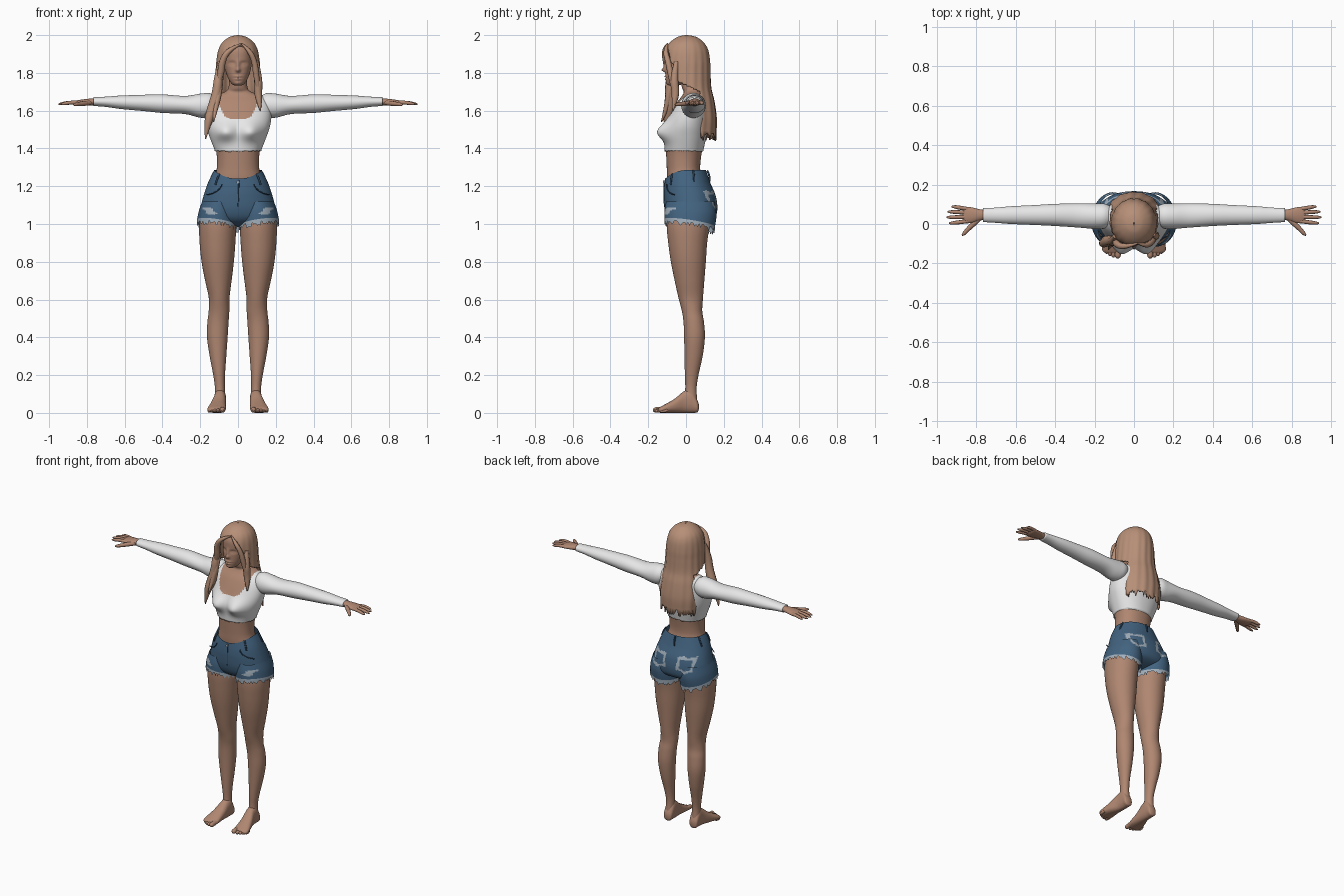
import bpy, bmesh, math, random
from math import exp, cos, sin, pi
from mathutils import Vector

random.seed(4)


def material(name, col):
    m = bpy.data.materials.new(name)
    m.diffuse_color = (*col, 1)
    return m


SKIN = material("skin", (0.43, 0.24, 0.165))
HAIR = material("hair", (0.47, 0.275, 0.185))
WHITE = material("white cloth", (0.80, 0.80, 0.80))
DENIM = material("denim", (0.055, 0.125, 0.215))
PALE = material("faded denim", (0.36, 0.43, 0.50))
DARK = material("dark denim", (0.025, 0.06, 0.11))


def spline(rows, sub):
    """Catmull-Rom through tuples."""
    out = []
    for i in range(len(rows) - 1):
        p = [rows[max(i - 1, 0)], rows[i], rows[i + 1], rows[min(i + 2, len(rows) - 1)]]
        for k in range(sub):
            u = k / sub
            out.append([0.5 * (2 * b + (c - a) * u + (2 * a - 5 * b + 4 * c - d) * u * u
                               + (3 * b - a - 3 * c + d) * u ** 3) for a, b, c, d in zip(*p)])
    return out + [list(rows[-1])]


def loft(name, rows, mats, axis="z", n=48, sub=6, s=1, grow=0, power=2.0,
         warp=None, rule=None, open_ends=False, jag=0):
    """Rows are (position along axis, a0, a1, b0, b1) section extents; rule gives a material index or None."""
    bm = bmesh.new()
    rings = []
    rows = spline(rows, sub)
    for r, (t, a0, a1, b0, b1) in enumerate(rows):
        ring = []
        for j in range(n):
            ca, sa = cos(2 * pi * j / n), sin(2 * pi * j / n)
            e = 2 / power
            a = (a0 + a1) / 2 + ((a1 - a0) / 2 + grow) * math.copysign(abs(ca) ** e, ca)
            b = (b0 + b1) / 2 + ((b1 - b0) / 2 + grow) * math.copysign(abs(sa) ** e, sa)
            v = Vector({"z": (a, b, t), "x": (t, a, b), "y": (a, t, b)}[axis])
            if warp:
                v = warp(v)
            if jag and r == len(rows) - 1:
                v.z -= jag * random.random()
            v.x *= s
            ring.append(bm.verts.new(v))
        rings.append(ring)
    for p, q in zip(rings, rings[1:]):
        for j in range(n):
            bm.faces.new((p[j], p[(j + 1) % n], q[(j + 1) % n], q[j]))
    caps = [bm.faces.new(rings[0]), bm.faces.new(rings[-1])]
    bmesh.ops.recalc_face_normals(bm, faces=bm.faces)
    dead = list(caps) if open_ends else []
    for f in bm.faces:
        f.smooth = True
        k = rule(f.calc_center_median()) if rule else 0
        if k is None:
            if f not in dead:
                dead.append(f)
        else:
            f.material_index = k
    bmesh.ops.delete(bm, geom=dead, context="FACES")
    me = bpy.data.meshes.new(name)
    bm.to_mesh(me)
    bm.free()
    for m in mats:
        me.materials.append(m)
    ob = bpy.data.objects.new(name, me)
    bpy.context.collection.objects.link(ob)
    return ob


def tube(name, pts, mat, s=1, res=3):
    """Round tapered tube through (x, y, z, radius) points."""
    cu = bpy.data.curves.new(name, "CURVE")
    cu.dimensions = "3D"
    cu.bevel_depth, cu.bevel_resolution, cu.use_fill_caps = 1, res, True
    sp = cu.splines.new("NURBS")
    sp.points.add(len(pts) - 1)
    for p, (x, y, z, r) in zip(sp.points, pts):
        p.co, p.radius = (x * s, y, z, 1), r
    sp.use_endpoint_u, sp.order_u, sp.resolution_u, sp.use_smooth = True, 3, 6, True
    cu.materials.append(mat)
    ob = bpy.data.objects.new(name, cu)
    bpy.context.collection.objects.link(ob)
    bpy.ops.object.select_all(action="DESELECT")
    bpy.context.view_layer.objects.active = ob
    ob.select_set(True)
    bpy.ops.object.convert(target="MESH")


def sym(rows):
    return [(z, -rx, rx, y0, y1) for z, rx, y0, y1 in rows]


# Torso: bare body, and the cropped shirt grown from the same sections
def bust(v):
    if v.y < 0:
        sz = 0.052 if v.z > 1.485 else 0.042
        v.y -= 0.046 * exp(-((abs(v.x) - 0.068) / 0.055) ** 2 - ((v.z - 1.485) / sz) ** 2)
    return v


chest = [(1.39, .116, -.106, .085), (1.46, .143, -.108, .1), (1.52, .163, -.103, .108),
         (1.58, .170, -.082, .112), (1.64, .162, -.05, .108), (1.68, .125, -.02, .098),
         (1.70, .07, -.012, .085)]
waist = [(1.15, .14, -.09, .1), (1.24, .125, -.1, .085), (1.30, .112, -.102, .075)]
neck = [(1.725, .05, -.022, .078), (1.80, .046, -.035, .072)]
loft("body", sym(waist + chest + neck), [SKIN], n=64, power=2.2, warp=bust)


def neckline(c):
    if c.y < 0.04:
        return None if c.z > 1.553 + 0.13 * (abs(c.x) / 0.112) ** 4 else 0
    return None if c.z > 1.625 + 0.06 * (abs(c.x) / 0.11) ** 4 else 0


loft("shirt", sym(chest[::-1]), [WHITE], n=112, sub=12, power=2.2, grow=0.007,
     warp=bust, rule=neckline, jag=0.008)

# Head with sculpted face bumps: x, z, spread x, spread z, amount forward
FACE = [(0, 1.815, .011, .011, .020), (0, 1.842, .009, .024, .011), (0, 1.781, .02, .006, .007),
        (0, 1.767, .016, .006, .007), (0, 1.774, .022, .0025, -.004), (0, 1.745, .02, .012, .006),
        (.032, 1.850, .018, .011, -.010), (-.032, 1.850, .018, .011, -.010),
        (.032, 1.848, .010, .006, .005), (-.032, 1.848, .010, .006, .005)]


def face(v):
    if v.y < -0.03:
        v.y -= sum(k * exp(-((v.x - x) / a) ** 2 - ((v.z - z) / b) ** 2) for x, z, a, b, k in FACE)
    return v


loft("head", sym([(1.732, .018, -.088, -.04), (1.745, .036, -.100, -.01), (1.775, .054, -.106, .03),
                  (1.82, .068, -.107, .06), (1.87, .075, -.108, .08), (1.92, .074, -.105, .09),
                  (1.96, .055, -.08, .07), (1.983, .02, -.03, .03)]),
     [SKIN], n=80, sub=10, power=2.2, warp=face)


# Hair: shell with a face opening and a ragged lower edge, plus front locks
def ripple(v):
    a = math.atan2(v.x, v.y - 0.01)
    k = 1 + 0.012 * sin(17 * a + 6 * v.z) * min(1, (2 - v.z) * 6)
    return Vector((v.x * k, v.y * k, v.z))


def hairline(c):
    if c.z > 1.70:
        u = max(0, (c.z - 1.84) / 0.105)
        w = 0.08 * math.sqrt(max(0, 1 - u * u))
        lim = -0.055 - 0.08 * max(0, (c.z - 1.83) / 0.08)
        if c.z < 1.76:
            lim = 0.075 - 0.13 * (c.z - 1.70) / 0.06
        return None if c.y < lim or (c.y < -0.03 and abs(c.x - 0.004) < w) else 0
    return None if c.y < 0.075 else 0


hair = loft("hair", sym([(2.0, .003, -.004, .008), (1.99, .045, -.045, .055), (1.96, .084, -.087, .095),
                         (1.92, .104, -.112, .118), (1.86, .114, -.121, .128), (1.80, .118, -.120, .130),
                         (1.72, .124, -.11, .134), (1.65, .132, -.09, .150), (1.56, .136, -.06, .162),
                         (1.49, .130, -.04, .160)]),
            [HAIR], n=112, sub=9, warp=ripple, rule=hairline, open_ends=True, jag=0.05)
sol = hair.modifiers.new("thickness", "SOLIDIFY")
sol.thickness, sol.offset = 0.008, -1
LOCKS = [
    [(.02, -.098, 1.955, .004), (-.05, -.118, 1.925, .014), (-.085, -.105, 1.86, .018),
     (-.09, -.09, 1.80, .02), (-.105, -.085, 1.74, .012)],
    [(.02, -.098, 1.955, .004), (.06, -.112, 1.92, .013), (.088, -.095, 1.86, .015),
     (.096, -.08, 1.79, .017), (.105, -.07, 1.73, .012)],
    [(-.095, -.06, 1.86, .012), (-.105, -.085, 1.77, .024), (-.112, -.085, 1.69, .026),
     (-.135, -.085, 1.61, .03), (-.160, -.10, 1.54, .022), (-.172, -.10, 1.45, .003)],
    [(-.09, -.07, 1.80, .015), (-.1, -.09, 1.70, .018), (-.118, -.1, 1.62, .016), (-.13, -.13, 1.54, .003)],
    [(.098, -.05, 1.86, .012), (.108, -.065, 1.77, .022), (.106, -.055, 1.70, .022),
     (.112, -.06, 1.65, .016), (.118, -.07, 1.60, .003)]]
for pts in LOCKS:
    tube("hair_lock", pts, HAIR)


# Shorts: hips with faded pocket outlines and worn patches
def dip(v):
    w = max(0, min(1, (v.z - 1.15) / 0.13))
    v.z -= w * 0.045 * max(0, -v.y / 0.11) ** 2
    return v


def wear(c):
    x, z = abs(c.x) - 0.095, c.z - 1.125
    if c.y > 0.05:
        d = max(abs(x) / 0.052, abs(z) / 0.048 if z > 0 else (abs(z) + 0.3 * abs(x)) / 0.052)
        return 1 if 0.70 < d < 1 + 0.08 * sin(90 * c.x + 50 * c.z) else 0
    if c.y < -0.01:
        d = ((abs(c.x) - 0.15) / 0.035) ** 2 + ((c.z - 1.068 - 0.4 * (abs(c.x) - 0.15)) / 0.018) ** 2
        return 1 if d + 0.5 * sin(260 * c.z) < 0.8 else 0
    return 0


loft("shorts", sym([(1.285, .126, -.110, .106), (1.22, .158, -.116, .128), (1.15, .182, -.118, .157),
                    (1.08, .198, -.113, .166), (1.03, .19, -.095, .150), (1.00, .11, -.06, .09),
                    (.985, .01, -.01, .01)]),
     [DENIM, PALE], n=144, sub=12, power=2.15, warp=dip, rule=wear, open_ends=True)


# Short legs with slanted frayed hems
def hem(v):
    w = max(0, min(1, (1.12 - v.z) / 0.12))
    v.z += w * (0.16 * (v.x - 0.1) - 0.16 * v.y)
    return v


def fray(c):
    edge = 1.008 + 0.16 * (abs(c.x) - 0.1) - 0.16 * c.y
    return 1 if c.z < edge else wear(c)


for s in (1, -1):
    loft("shorts_leg", [(1.12, .02, .19, -.105, .150), (1.06, .006, .208, -.114, .161),
                        (1.0, .003, .218, -.114, .152)],
         [DENIM, PALE], n=96, sub=10, s=s, warp=hem, rule=fray, open_ends=True, jag=0.03)

# Belt loops, pocket seams, fly and button
for deg in (-140, -40, 20, 160, 90):
    ca, sa = cos(math.radians(deg)), sin(math.radians(deg))
    d = 0.045 * max(0, -sa) ** 2
    tube("belt_loop", [(.128 * ca, .112 * sa, 1.283 - d, .005), (.146 * ca, .126 * sa, 1.26 - d, .006),
                       (.157 * ca, .126 * sa, 1.225 - d, .005)], DARK)
for s in (1, -1):
    tube("pocket_seam", [(.085, -.102, 1.21, .003), (.10, -.105, 1.165, .003), (.165, -.062, 1.155, .003)], DARK, s)
tube("fly", [(.004, -.114, 1.23, .003), (.004, -.118, 1.16, .003), (.0, -.114, 1.09, .003)], DARK)
tube("button", [(0, -.110, 1.222, .008), (0, -.121, 1.222, .008)], PALE)

for s in (1, -1):
    # Sleeves
    loft("sleeve", [(.112, .0, .085, 1.60, 1.672), (.15, -.022, .103, 1.567, 1.692),
                    (.20, -.025, .104, 1.563, 1.690), (.28, -.018, .104, 1.582, 1.678),
                    (.40, -.010, .102, 1.588, 1.686), (.50, -.005, .096, 1.598, 1.684),
                    (.62, .0, .09, 1.609, 1.680), (.70, .006, .083, 1.62, 1.674),
                    (.765, .01, .08, 1.625, 1.671)], [WHITE], axis="x", s=s)
    # Hands: palm, fingers, thumb
    loft("palm", [(.74, .022, .070, 1.63, 1.665), (.78, .018, .074, 1.628, 1.664),
                  (.82, .006, .084, 1.627, 1.660), (.855, .004, .087, 1.627, 1.654),
                  (.87, .012, .08, 1.632, 1.648)], [SKIN], axis="x", s=s, n=32)
    for y0, y1, tip in ((.076, .088, .925), (.057, .062, .945), (.036, .034, .951), (.015, .004, .938)):
        tube("finger", [(.84, y0, 1.642, .010), (.88, (y0 + y1) / 2, 1.645, .0105),
                        (tip - .012, y1, 1.636, .009), (tip, y1, 1.634, .003)], SKIN, s)
    tube("thumb", [(.78, .03, 1.642, .012), (.815, .0, 1.638, .014), (.845, -.03, 1.634, .011),
                   (.864, -.052, 1.632, .009), (.872, -.058, 1.632, .003)], SKIN, s)
    # Legs
    loft("leg", [(1.09, .02, .188, -.09, .13), (1.0, .010, .205, -.102, .125), (.90, .014, .203, -.094, .112),
                 (.80, .022, .193, -.080, .105), (.70, .034, .174, -.060, .097), (.61, .045, .155, -.040, .090),
                 (.54, .046, .155, -.022, .086), (.48, .050, .162, -.013, .095), (.40, .055, .164, -.010, .100),
                 (.30, .062, .150, -.008, .088), (.20, .069, .131, -.006, .066), (.13, .070, .122, -.004, .056),
                 (.06, .068, .124, -.01, .06)], [SKIN], s=s)
    # Feet and toes
    loft("foot", [(.068, .085, .105, .02, .045), (.06, .068, .122, .003, .068), (.03, .063, .126, 0, .125),
                  (-.01, .063, .130, 0, .115), (-.06, .064, .146, 0, .075), (-.11, .064, .160, 0, .046),
                  (-.135, .068, .160, 0, .033), (-.147, .08, .145, .006, .025)], [SKIN], axis="y", s=s, power=2.3)
    for x, tip, r in ((.082, -.175, .015), (.105, -.170, .011), (.122, -.162, .0105),
                      (.138, -.151, .010), (.152, -.138, .009)):
        tube("toe", [(x - .002, -.10, r + .006, r), (x, tip + .03, r + .002, r),
                     (x, tip + .006, r, r), (x, tip, r, r * .3)], SKIN, s)
